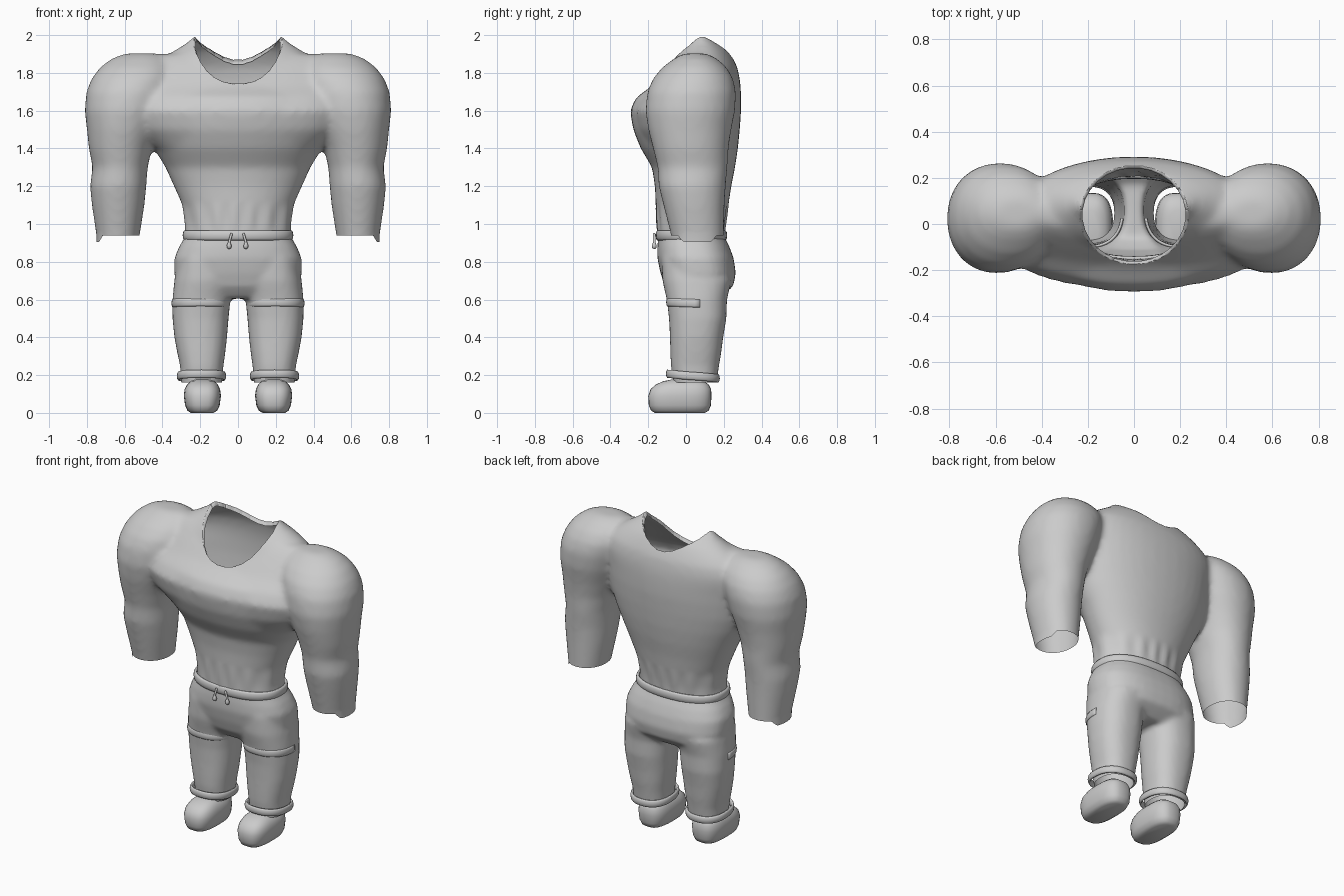
import bpy, bmesh, math
from mathutils import Vector

if "Cube" in bpy.data.objects:
    bpy.data.objects.remove(bpy.data.objects["Cube"])

grey = bpy.data.materials.new("plain grey")
grey.use_nodes = True
colour = (0.6, 0.6, 0.6, 1)
grey.diffuse_color = colour
grey.node_tree.nodes["Principled BSDF"].inputs["Base Color"].default_value = colour


def oval(x0, x1, y0, y1, a, power):
    """Point at angle a on a rounded-square outline."""
    c, s = math.cos(a), math.sin(a)
    return ((x0 + x1) / 2 + (x1 - x0) / 2 * math.copysign(abs(c) ** power, c),
            (y0 + y1) / 2 + (y1 - y0) / 2 * math.copysign(abs(s) ** power, s))


def loft(bm, rings, power=0.85, seg=40):
    """Closed skin over horizontal rings given as (z, x0, x1, y0, y1)."""
    loops = []
    for z, *box in rings:
        loops.append([bm.verts.new((*oval(*box, math.tau * i / seg, power), z))
                      for i in range(seg)])
    for a, b in zip(loops, loops[1:]):
        for i in range(seg):
            j = (i + 1) % seg
            bm.faces.new((a[i], a[j], b[j], b[i]))
    bm.faces.new(loops[0][::-1])
    bm.faces.new(loops[-1])


def flip(rings, side):
    return [(z, *sorted((side * a, side * b)), c, d) for z, a, b, c, d in rings]


def centred(rings):
    return [(z, -w, w, front, back) for z, w, front, back in rings]


def finish(name, bm):
    bmesh.ops.recalc_face_normals(bm, faces=bm.faces)
    mesh = bpy.data.meshes.new(name)
    bm.to_mesh(mesh)
    bm.free()
    mesh.materials.append(grey)
    mesh.shade_smooth()
    obj = bpy.data.objects.new(name, mesh)
    bpy.context.collection.objects.link(obj)
    return obj


def fuse(obj, voxel, rounds):
    """Merge overlapping volumes into one soft skin and return it as bmesh."""
    mod = obj.modifiers.new("fuse", "REMESH")
    mod.mode, mod.voxel_size = "VOXEL", voxel
    mod = obj.modifiers.new("soften", "SMOOTH")
    mod.factor, mod.iterations = 0.5, rounds
    bpy.context.view_layer.update()
    done = obj.evaluated_get(bpy.context.evaluated_depsgraph_get())
    bm = bmesh.new()
    bm.from_mesh(done.to_mesh())
    done.to_mesh_clear()
    bpy.data.objects.remove(obj)
    return bm


def slice_plane(bm, faces, point, normal, clear):
    geom = faces + list({e for f in faces for e in f.edges}) + list({v for f in faces for v in f.verts})
    bmesh.ops.bisect_plane(bm, geom=geom, plane_co=point, plane_no=normal, clear_outer=clear)


def band(name, box, z, height, thick, start=0, end=math.tau, tilt=0.0):
    """Rounded strip wrapped around an oval, whole or partial."""
    bm = bmesh.new()
    whole = end - start > 6.28
    steps = 48 if whole else 28
    loops = []
    for i in range(steps if whole else steps + 1):
        a = start + (end - start) * i / steps
        loop = []
        for k in range(10):
            t = math.tau * k / 10
            g = thick * math.cos(t)
            x, y = oval(box[0] - g, box[1] + g, box[2] - g, box[3] + g, a, 0.85)
            loop.append(bm.verts.new((x, y, z + height / 2 * math.sin(t) + tilt * math.sin(a))))
        loops.append(loop)
    pairs = list(zip(loops, loops[1:])) + ([(loops[-1], loops[0])] if whole else [])
    for a, b in pairs:
        for k in range(10):
            j = (k + 1) % 10
            bm.faces.new((a[k], a[j], b[j], b[k]))
    if not whole:
        bm.faces.new(loops[0])
        bm.faces.new(loops[-1])
    return finish(name, bm)


# Shirt: torso, chest yoke and both sleeves fused into one skin
torso = [(0.88, .285, -.15, .20), (1.0, .28, -.155, .21), (1.1, .295, -.16, .225),
         (1.2, .34, -.165, .24), (1.3, .385, -.18, .26), (1.4, .445, -.24, .275),
         (1.5, .49, -.28, .285), (1.6, .51, -.297, .292), (1.67, .51, -.265, .292),
         (1.72, .50, -.195, .29), (1.77, .49, -.145, .285), (1.83, .46, -.11, .272),
         (1.88, .40, -.08, .248), (1.92, .335, -.05, .225), (1.95, .285, -.02, .195),
         (1.985, .245, .01, .15), (2.015, .205, .03, .12)]
yoke = [(1.40, .44, -.22, .20), (1.5, .55, -.265, .21), (1.6, .60, -.285, .22),
        (1.67, .60, -.245, .22), (1.73, .60, -.18, .215), (1.8, .56, -.125, .20),
        (1.86, .50, -.075, .165), (1.90, .43, -.03, .12)]
sleeve = [(0.88, .53, .745, -.07, .20), (0.94, .52, .75, -.08, .20), (1.1, .495, .774, -.12, .205),
          (1.2, .485, .784, -.145, .21), (1.3, .478, .77, -.15, .22), (1.4, .455, .79, -.175, .225),
          (1.5, .42, .80, -.20, .24), (1.6, .38, .812, -.215, .26), (1.7, .35, .803, -.205, .265),
          (1.77, .33, .775, -.175, .25), (1.83, .34, .73, -.125, .215), (1.875, .37, .67, -.065, .165),
          (1.903, .42, .60, -.015, .11)]
bm = bmesh.new()
loft(bm, centred(torso), 0.95)
loft(bm, centred(yoke), 0.9)
for side in (-1, 1):
    loft(bm, flip(sleeve, side), 0.95)
bm = fuse(finish("shirt_volume", bm), 0.016, 14)

# Hem and wrist openings, with a small torn tip at each outer wrist
slice_plane(bm, bm.faces[:], (0, 0, 0.94), (0, 0, -1), True)
for v in bm.verts:
    if v.is_boundary and abs(v.co.x) > 0.715 and v.co.z < 0.95:
        v.co.z -= 0.035 * min(1, (abs(v.co.x) - 0.715) / 0.02)

# Gathered cloth above the hem
for v in bm.verts:
    if abs(v.co.x) < 0.4 and v.co.z < 1.12:
        a = math.atan2(v.co.y - 0.03, v.co.x)
        fold = 0.004 * math.sin(a * 14) * math.sin(math.pi * min(1, (1.12 - v.co.z) / 0.18))
        v.co += Vector((math.cos(a), math.sin(a), 0)) * fold

# Oval neck opening cut by a ring of upright planes
sides = []
for i in range(28):
    a = math.tau * i / 28
    rx, ry = 0.234, 0.212
    sides.append((Vector((rx * math.cos(a), 0.04 + ry * math.sin(a), 0)),
                  Vector((math.cos(a) / rx, math.sin(a) / ry, 0)).normalized()))


def in_neck(face, slack):
    c = face.calc_center_median()
    return c.z > 1.6 and all((c - p).dot(n) < slack for p, n in sides)


for point, normal in sides:
    slice_plane(bm, [f for f in bm.faces if in_neck(f, 0.03)], point, normal, False)
bmesh.ops.delete(bm, geom=[f for f in bm.faces if in_neck(f, 1e-4)], context="FACES")

# Narrow collar lip turned in and down
rim = [e for e in bm.edges if e.is_boundary and e.verts[0].co.z > 1.6]
lip = bmesh.ops.extrude_edge_only(bm, edges=rim)["geom"]
for v in lip:
    if isinstance(v, bmesh.types.BMVert):
        v.co.x *= 0.95
        v.co.y = 0.04 + (v.co.y - 0.04) * 0.95
        v.co.z -= 0.025
finish("shirt", bm)

# Trousers: hips and both legs fused, open at waist and ankles
hips = [(0.605, -.27, .27, -.06, .17), (0.64, -.31, .31, -.09, .215), (0.67, -.325, .325, -.112, .25),
        (0.74, -.337, .337, -.135, .264),
        (0.82, -.337, .337, -.152, .252), (0.88, -.312, .312, -.152, .23), (0.93, -.282, .282, -.147, .205),
        (0.98, -.27, .27, -.14, .19)]
leg = [(0.1, .09, .295, -.06, .155), (0.18, .083, .30, -.07, .165), (0.25, .077, .307, -.08, .175),
       (0.32, .067, .322, -.083, .187), (0.4, .058, .337, -.085, .197), (0.5, .05, .347, -.09, .214),
       (0.6, .04, .347, -.102, .217), (0.7, .01, .337, -.125, .24), (0.82, .03, .31, -.13, .2)]
bm = bmesh.new()
loft(bm, centred([(z, w, front, back) for z, _, w, front, back in hips]), 0.8)
for side in (-1, 1):
    loft(bm, flip(leg, side))
bm = fuse(finish("trouser_volume", bm), 0.014, 7)
slice_plane(bm, bm.faces[:], (0, 0, 0.94), (0, 0, 1), True)
slice_plane(bm, bm.faces[:], (0, 0, 0.16), (0, 0, -1), True)
finish("trousers", bm)

# Waistband and drawstrings with rounded ends
band("waistband", (-.282, .282, -.15, .207), 0.94, 0.055, 0.011)
for x, lean in ((-.035, -.012), (.03, .012)):
    bm = bmesh.new()
    loft(bm, [(z, x + k - r, x + k + r, -.168 - r, -.168 + r) for z, r, k in
              ((.868, .004, lean), (.873, .011, lean), (.885, .013, lean), (.897, .009, lean),
               (.903, .006, lean), (.945, .007, 0), (.952, .004, 0))], 1, 12)
    finish("drawstring", bm)

# Thigh straps, trouser cuffs and shoes
shoe = [(0, .13, .25, -.165, .10), (.012, .11, .268, -.185, .12), (.04, .097, .28, -.197, .132),
        (.09, .09, .287, -.2, .135), (.125, .095, .283, -.188, .133), (.15, .107, .27, -.16, .12),
        (.168, .125, .25, -.12, .095), (.178, .155, .225, -.07, .06)]
for side, label in ((1, "left"), (-1, "right")):
    thigh = flip([(0, .05, .345, -.098, .214)], side)[0][1:]
    a0, a1 = (math.pi * 1.05, math.pi * 2.02) if side > 0 else (math.pi * .98, math.pi * 1.95)
    band(label + "_thigh_strap", thigh, 0.58, 0.045, 0.007, a0, a1, -0.006)
    ankle = flip([(0, .072, .315, -.097, .17)], side)[0][1:]
    band(label + "_cuff", ankle, 0.195, 0.045, 0.009, tilt=-0.012)
    bm = bmesh.new()
    loft(bm, flip(shoe, side), 0.7, 32)
    finish(label + "_shoe", bm)
